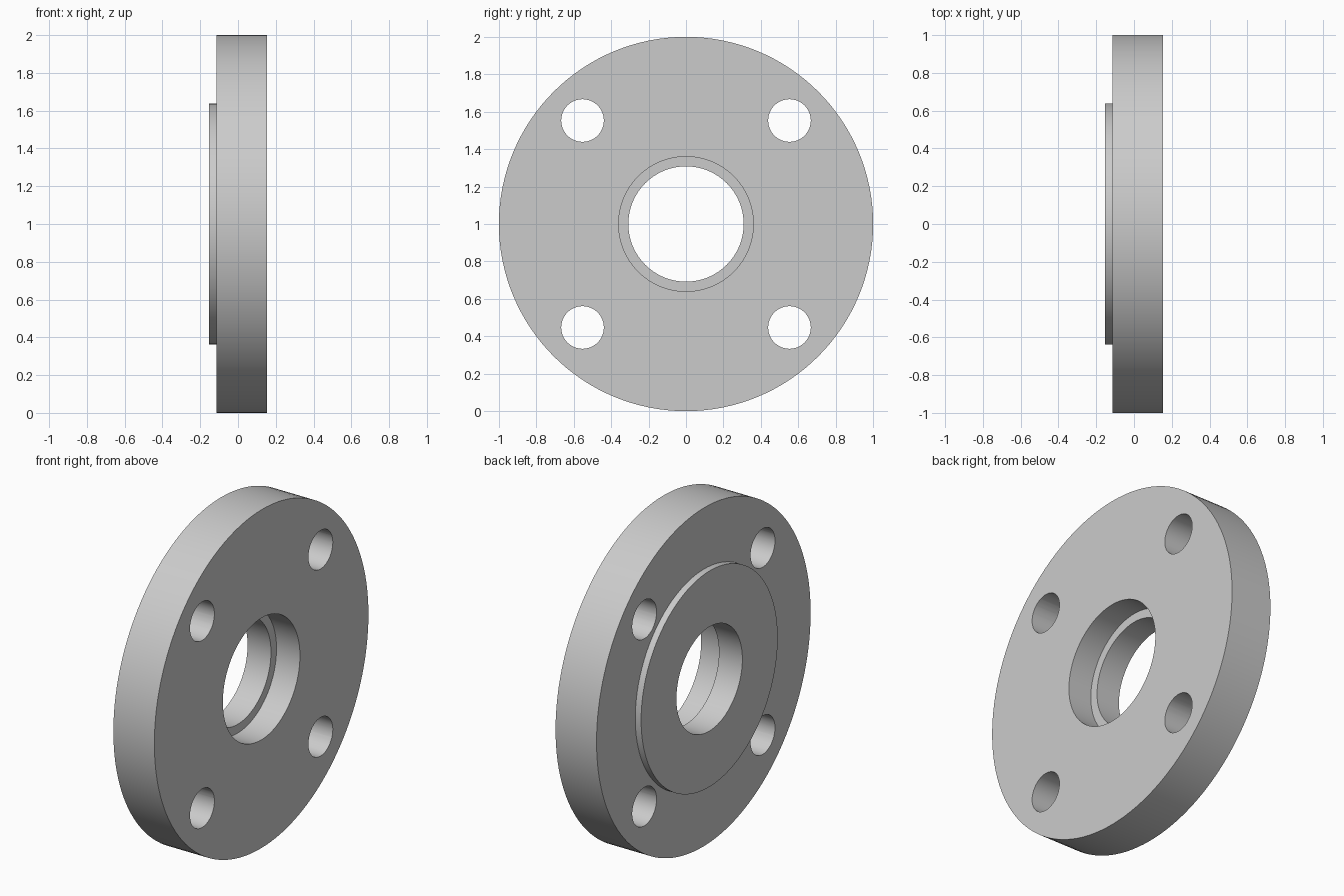
import bpy, bmesh, math
from mathutils import Matrix, Vector

if "Cube" in bpy.data.objects:
    bpy.data.objects.remove(bpy.data.objects["Cube"], do_unlink=True)

# Plain grey metal
grey = bpy.data.materials.new("grey_metal")
grey.use_nodes = True
colour = (0.6, 0.6, 0.6, 1)
grey.diffuse_color = colour
grey.node_tree.nodes["Principled BSDF"].inputs["Base Color"].default_value = colour

SEGMENTS = 128
BACK, SHOULDER, STEP, FACE = -0.153, -0.115, 0.0, 0.153
BORE, COUNTERBORE, RAISED, RIM = 0.308, 0.36, 0.638, 1.0
CENTRE = Vector((0, 0, 1))


def add_object(name, bm):
    bmesh.ops.recalc_face_normals(bm, faces=bm.faces)
    mesh = bpy.data.meshes.new(name)
    bm.to_mesh(mesh)
    bm.free()
    obj = bpy.data.objects.new(name, mesh)
    bpy.context.collection.objects.link(obj)
    mesh.materials.append(grey)
    return obj


# Flange body: closed (x, radius) section turned around the x axis
section = [(BACK, BORE), (BACK, RAISED), (SHOULDER, RAISED), (SHOULDER, RIM),
           (FACE, RIM), (FACE, COUNTERBORE), (STEP, COUNTERBORE), (STEP, BORE)]
bm = bmesh.new()
ring = [bm.verts.new((x, 0, 1 + r)) for x, r in section]
edges = [bm.edges.new((a, b)) for a, b in zip(ring, ring[1:] + ring[:1])]
bmesh.ops.spin(bm, geom=ring + edges, cent=CENTRE, axis=(1, 0, 0),
               angle=math.tau, steps=SEGMENTS, use_merge=True)
bmesh.ops.remove_doubles(bm, verts=bm.verts, dist=1e-5)
flange = add_object("flange_body", bm)

# Four bolt hole cutters, mirrored in both directions
bm = bmesh.new()
for side in (-1, 1):
    for level in (-1, 1):
        place = (Matrix.Translation(CENTRE + 0.553 * Vector((0, side, level)))
                 @ Matrix.Rotation(math.pi / 2, 4, "Y"))
        bmesh.ops.create_cone(bm, cap_ends=True, segments=48, radius1=0.114,
                              radius2=0.114, depth=1, matrix=place)
cutter = add_object("bolt_hole_cutter", bm)
cutter.hide_render = True

# Drill the bolt holes and drop the cutter
drill = flange.modifiers.new("bolt_holes", "BOOLEAN")
drill.operation = "DIFFERENCE"
drill.solver = "EXACT"
drill.object = cutter
bpy.ops.object.select_all(action="DESELECT")
bpy.context.view_layer.objects.active = flange
flange.select_set(True)
bpy.ops.object.modifier_apply(modifier=drill.name)
bpy.data.objects.remove(cutter, do_unlink=True)

bpy.ops.object.shade_smooth_by_angle(angle=math.radians(30))
